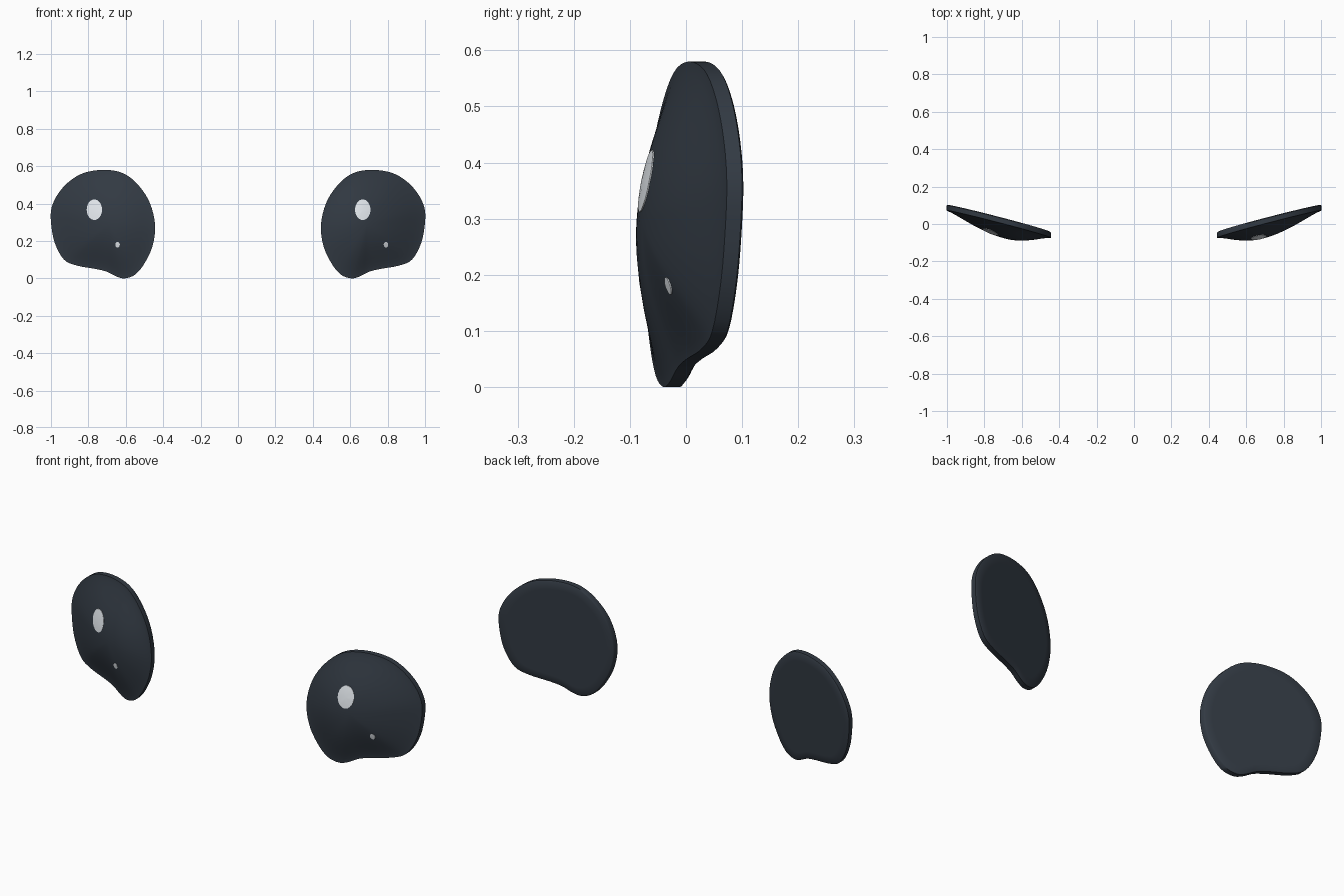
import bpy, bmesh, math
from mathutils import Vector
from mathutils.bvhtree import BVHTree

if "Cube" in bpy.data.objects:
    bpy.data.objects.remove(bpy.data.objects["Cube"])

# Outline of the right-hand eye in (x, z)
OUTLINE = [(.605, 0), (.65, .01), (.70, .035), (.76, .05), (.86, .068), (.93, .10),
           (.98, .19), (1.0, .30), (.996, .38), (.96, .455), (.90, .52), (.82, .565),
           (.71, .58), (.61, .56), (.53, .495), (.47, .40), (.443, .28), (.458, .17),
           (.50, .08), (.55, .02)]
CENTER = Vector((.69, .29))
STEPS = 4


def material(name, rgb):
    m = bpy.data.materials.new(name)
    m.diffuse_color = (*rgb, 1)
    m.use_nodes = True
    m.node_tree.nodes["Principled BSDF"].inputs["Base Color"].default_value = m.diffuse_color
    return m


def smooth_loop(pts):
    # closed Catmull-Rom curve
    p = [Vector(q) for q in pts]
    n, out = len(p), []
    for i in range(n):
        a, b, c, d = p[i - 1], p[i], p[(i + 1) % n], p[(i + 2) % n]
        for k in range(STEPS):
            t = k / STEPS
            out.append(.5 * (2 * b + (c - a) * t + (2 * a - 5 * b + 4 * c - d) * t * t
                             + (3 * b - a - 3 * c + d) * t ** 3))
    return out


def back_y(p):
    return -.052 + .259 * (p.x - .44) + .03 * p.y


def shell_mesh():
    bm = bmesh.new()
    loop = smooth_loop(OUTLINE)

    def point(p, t, front):
        q = CENTER.lerp(p, t)
        y = back_y(q)
        if front is None:
            y -= .004
        elif front:
            y -= .031 + .068 * max(0, 1 - t * t) ** 1.4
        return bm.verts.new((q.x, y, q.y))

    # rings from the front centre, over the rim, to the back centre
    levels = [(t, True) for t in (.12, .25, .38, .5, .62, .73, .83, .92, .98, 1)]
    levels += [(1, None)] + [(t, False) for t in (.98, .85, .6, .3)]
    rings = [[point(p, t, f) for p in loop] for t, f in levels]
    n = len(loop)
    for a, b in zip(rings, rings[1:]):
        for i in range(n):
            j = (i + 1) % n
            bm.faces.new((a[i], a[j], b[j], b[i]))
    for ring, front in ((rings[0], True), (rings[-1], False)):
        c = point(CENTER, 0, front)
        for i in range(n):
            bm.faces.new((c, ring[i], ring[(i + 1) % n]))
    return bm


def add_object(name, bm, mat, flip):
    if flip:
        bmesh.ops.scale(bm, vec=(-1, 1, 1), verts=bm.verts)
    bmesh.ops.recalc_face_normals(bm, faces=bm.faces)
    me = bpy.data.meshes.new(name)
    bm.to_mesh(me)
    bm.free()
    me.materials.append(mat)
    for f in me.polygons:
        f.use_smooth = True
    ob = bpy.data.objects.new(name, me)
    bpy.context.collection.objects.link(ob)
    return ob


def glint_mesh(tree, cx, cz, rx, rz):
    # thin ellipse draped just in front of the shell
    bm = bmesh.new()
    n = 32

    def drop(x, z):
        hit = tree.ray_cast(Vector((x, -2, z)), Vector((0, 1, 0)))[0]
        return bm.verts.new((x, hit.y - .002, z))

    c = drop(cx, cz)
    rings = [[drop(cx + rx * t * math.cos(math.tau * i / n),
                   cz + rz * t * math.sin(math.tau * i / n)) for i in range(n)]
             for t in (.35, .7, 1)]
    rim = [bm.verts.new(v.co + Vector((0, .004, 0))) for v in rings[-1]]
    rings.append(rim)
    for i in range(n):
        j = (i + 1) % n
        bm.faces.new((c, rings[0][i], rings[0][j]))
        for a, b in zip(rings, rings[1:]):
            bm.faces.new((a[i], b[i], b[j], a[j]))
    return bm


dark = material("dark_gloss", (.032, .042, .056))
light = material("glint", (.78, .82, .86))

source = shell_mesh()
tree = BVHTree.FromBMesh(source)
source.free()

# Both eyes; the glints sit on the same screen side of each eye
for side, flip, big_x, small_x in (("right", False, .667, .791), ("left", True, .768, .644)):
    add_object("eye_" + side, shell_mesh(), dark, flip)
    add_object("large_glint_" + side, glint_mesh(tree, big_x, .367, .041, .055), light, flip)
    add_object("small_glint_" + side, glint_mesh(tree, small_x, .18, .012, .015), light, flip)

# Keep hard edges where they are sharp
bpy.ops.object.select_all(action='SELECT')
bpy.context.view_layer.objects.active = bpy.context.collection.objects[0]
bpy.ops.object.shade_smooth_by_angle(angle=math.radians(50))
